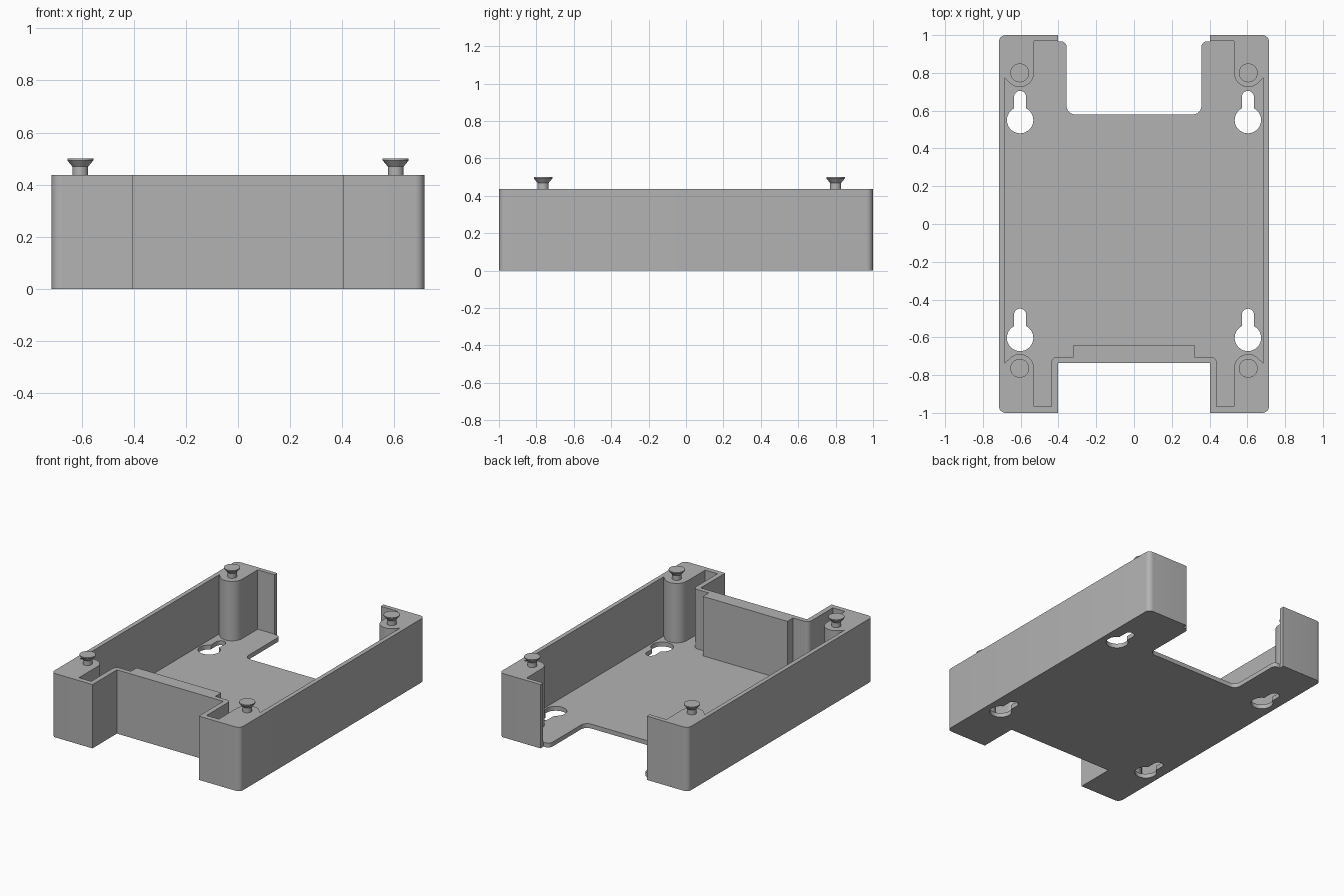
import bpy, bmesh, math
from mathutils import Vector

if "Cube" in bpy.data.objects:
    bpy.data.objects.remove(bpy.data.objects["Cube"])

H, FLOOR = 0.437, 0.03      # wall height, floor thickness
BX, BACK, FRONT = 0.605, 0.80, -0.764   # corner post centres

grey = bpy.data.materials.new("grey plastic")
grey.diffuse_color = (0.45, 0.45, 0.45, 1)
grey.use_nodes = True
grey.node_tree.nodes["Principled BSDF"].inputs["Base Color"].default_value = grey.diffuse_color


def arc(cx, cy, r, a0, a1, n):
    return [(cx + r * math.cos(math.radians(a0 + (a1 - a0) * i / n)),
             cy + r * math.sin(math.radians(a0 + (a1 - a0) * i / n))) for i in range(n + 1)]


def rounded(p, corner, q, r, n=6):
    """Points of a fillet at corner, between directions to p and q (right angles)."""
    c, u, v = Vector(corner), Vector(p) - Vector(corner), Vector(q) - Vector(corner)
    u, v = u.normalized() * r, v.normalized() * r
    out = []
    for i in range(n + 1):
        t = math.pi / 2 * i / n
        out.append(tuple(c + u * (1 - math.sin(t)) + v * (1 - math.cos(t))))
    return out


def fillet(pts):
    """Expand (x, y, r) entries into rounded corners."""
    out = []
    for i, p in enumerate(pts):
        if len(p) == 3:
            out += rounded(pts[i - 1][:2], p[:2], pts[(i + 1) % len(pts)][:2], p[2])
        else:
            out.append(p)
    return out


def mirrored(half):
    return half + [(-x, y) for x, y in reversed(half)]


def finish(ob, name):
    ob.name = name
    ob.data.materials.clear()
    ob.data.materials.append(grey)
    bpy.ops.object.select_all(action='DESELECT')
    ob.select_set(True)
    bpy.context.view_layer.objects.active = ob
    bpy.ops.object.shade_smooth_by_angle(angle=math.radians(30))


def slab(name, loops, z0, z1):
    """Extruded flat shape; loops after the first are holes."""
    cu = bpy.data.curves.new(name, 'CURVE')
    cu.dimensions, cu.fill_mode = '2D', 'BOTH'
    cu.extrude = (z1 - z0) / 2
    for loop in loops:
        s = cu.splines.new('POLY')
        s.points.add(len(loop) - 1)
        for pt, (x, y) in zip(s.points, loop):
            pt.co = (x, y, 0, 1)
        s.use_cyclic_u = True
    ob = bpy.data.objects.new(name, cu)
    bpy.context.collection.objects.link(ob)
    bpy.ops.object.select_all(action='DESELECT')
    ob.select_set(True)
    bpy.context.view_layer.objects.active = ob
    bpy.ops.object.convert(target='MESH')
    ob = bpy.context.object
    bm = bmesh.new()
    bm.from_mesh(ob.data)
    bmesh.ops.remove_doubles(bm, verts=bm.verts, dist=1e-5)
    bmesh.ops.translate(bm, verts=bm.verts, vec=(0, 0, (z0 + z1) / 2))
    bmesh.ops.recalc_face_normals(bm, faces=bm.faces)
    bm.to_mesh(ob.data)
    bm.free()
    finish(ob, name)


def keyhole(cx, cy):
    r, w, top = 0.07, 0.032, 0.155
    a = math.degrees(math.acos(w / r))
    return arc(cx, cy, r, 180 - a, 360 + a, 28) + arc(cx, cy + top - w, w, 0, 180, 12)


# Floor plate with keyhole slots
floor_half = fillet([(0, -0.735), (0.403, -0.735), (0.403, -1), (0.715, -1, 0.035),
                     (0.715, 1, 0.035), (0.403, 1), (0.403, 0.967), (0.357, 0.967, 0.03),
                     (0.357, 0.58, 0.045), (0, 0.58)])
floor_half = [p for p in floor_half if p[0] > 1e-6]
holes = [keyhole(s * 0.603, y) for s in (-1, 1) for y in (0.55, -0.603)]
slab("floor_plate", [mirrored(floor_half)] + holes, 0, FLOOR)

# Continuous wall with thick front block and corner posts
outer = fillet([(0.3, -0.735), (0.403, -0.735), (0.403, -1), (0.715, -1, 0.035),
                (0.715, 1, 0.035), (0.403, 1), (0.403, 0.97), (0.53, 0.97)])[1:]
back_post = arc(BX, BACK, 0.075, 180, 320, 16) + [(0.685, 0.775)]
front_post = [(0.685, -0.737)] + arc(BX, FRONT, 0.075, 40, 180, 16)
inner = fillet([(0.53, -0.9), (0.53, -0.965), (0.437, -0.965), (0.437, -0.703, 0.03),
                (0.32, -0.703), (0.32, -0.64)])[1:]
slab("wall", [mirrored(outer + back_post + front_post + inner)], FLOOR, H)


# Flared mounting studs on the posts
def stud(name, x, y):
    prof = [(0.03, H - 0.01), (0.03, 0.469), (0.05, 0.493), (0.05, 0.5)]
    n = 32
    bm = bmesh.new()
    rings = [[bm.verts.new((x + r * math.cos(2 * math.pi * i / n),
                            y + r * math.sin(2 * math.pi * i / n), z)) for i in range(n)]
             for r, z in prof]
    for a, b in zip(rings, rings[1:]):
        for i in range(n):
            j = (i + 1) % n
            bm.faces.new((a[i], a[j], b[j], b[i]))
    bm.faces.new(rings[-1])
    bm.faces.new(rings[0][::-1])
    me = bpy.data.meshes.new(name)
    bm.to_mesh(me)
    bm.free()
    ob = bpy.data.objects.new(name, me)
    bpy.context.collection.objects.link(ob)
    finish(ob, name)


for side, s in (("left", -1), ("right", 1)):
    stud("front_stud_" + side, s * BX, FRONT)
    stud("back_stud_" + side, s * BX, BACK)
